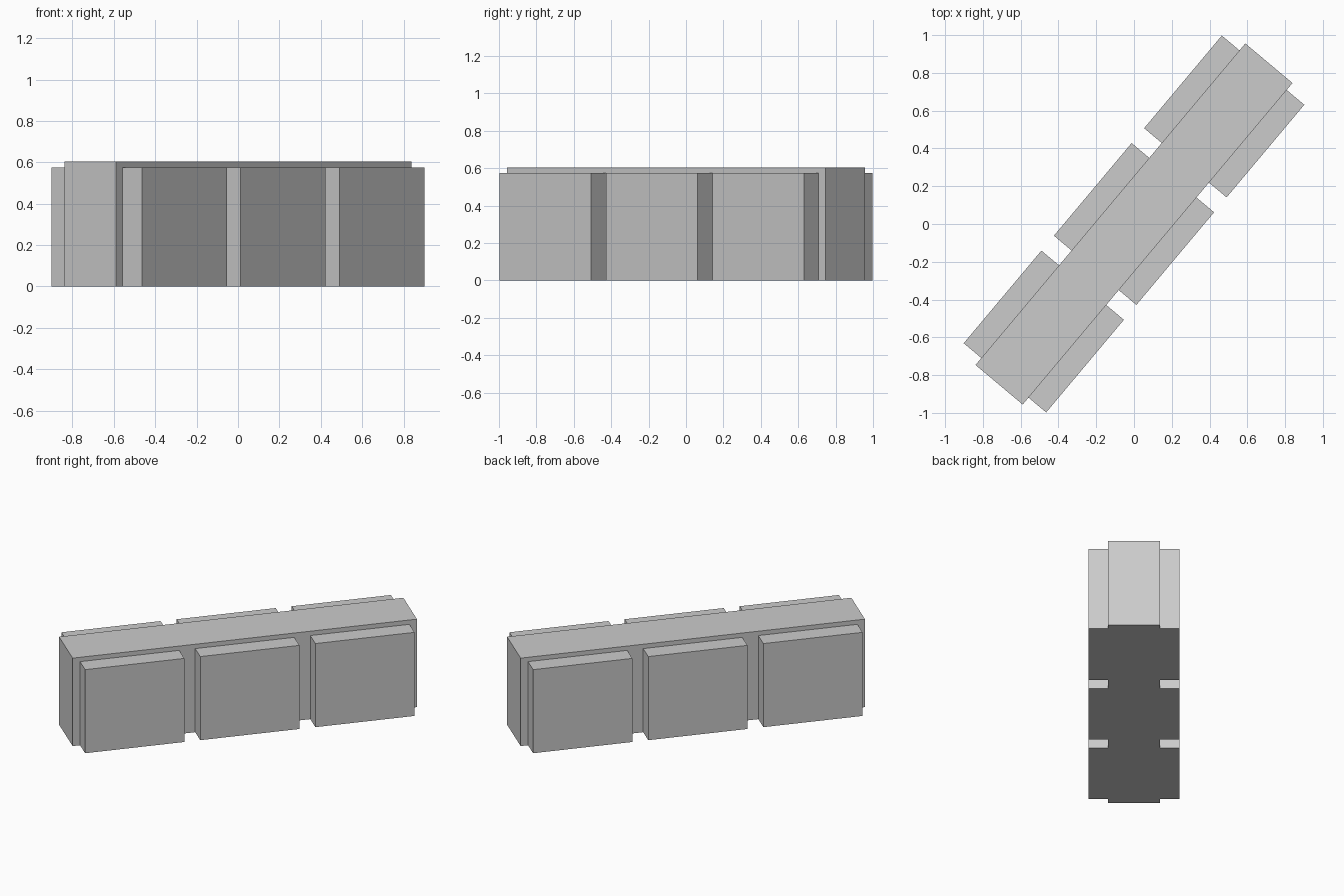
import bpy, bmesh, math
from mathutils import Matrix

if "Cube" in bpy.data.objects:
    bpy.data.objects.remove(bpy.data.objects["Cube"])

TURN = Matrix.Rotation(math.radians(50), 4, 'Z')


def box(name, u, v, size):
    """Box standing on z = 0, placed along the turned long axis u and cross axis v."""
    bm = bmesh.new()
    place = Matrix.Translation((u, v, size[2] / 2)) @ Matrix.Diagonal((*size, 1))
    bmesh.ops.create_cube(bm, size=1, matrix=TURN @ place)
    mesh = bpy.data.meshes.new(name)
    bm.to_mesh(mesh)
    bm.free()
    obj = bpy.data.objects.new(name, mesh)
    bpy.context.collection.objects.link(obj)
    return obj


# Long central core
CORE_W = 0.326
box("core", 0, 0, (2.222, CORE_W, 0.605))

# Three slightly lower blocks against each long side
DEPTH = 0.122
for side, label in ((-1, "right"), (1, "left")):
    for i in (-1, 0, 1):
        box(f"{label}_side_block_{i + 2}", i * 0.743,
            side * (CORE_W + DEPTH) / 2, (0.64, DEPTH, 0.575))
